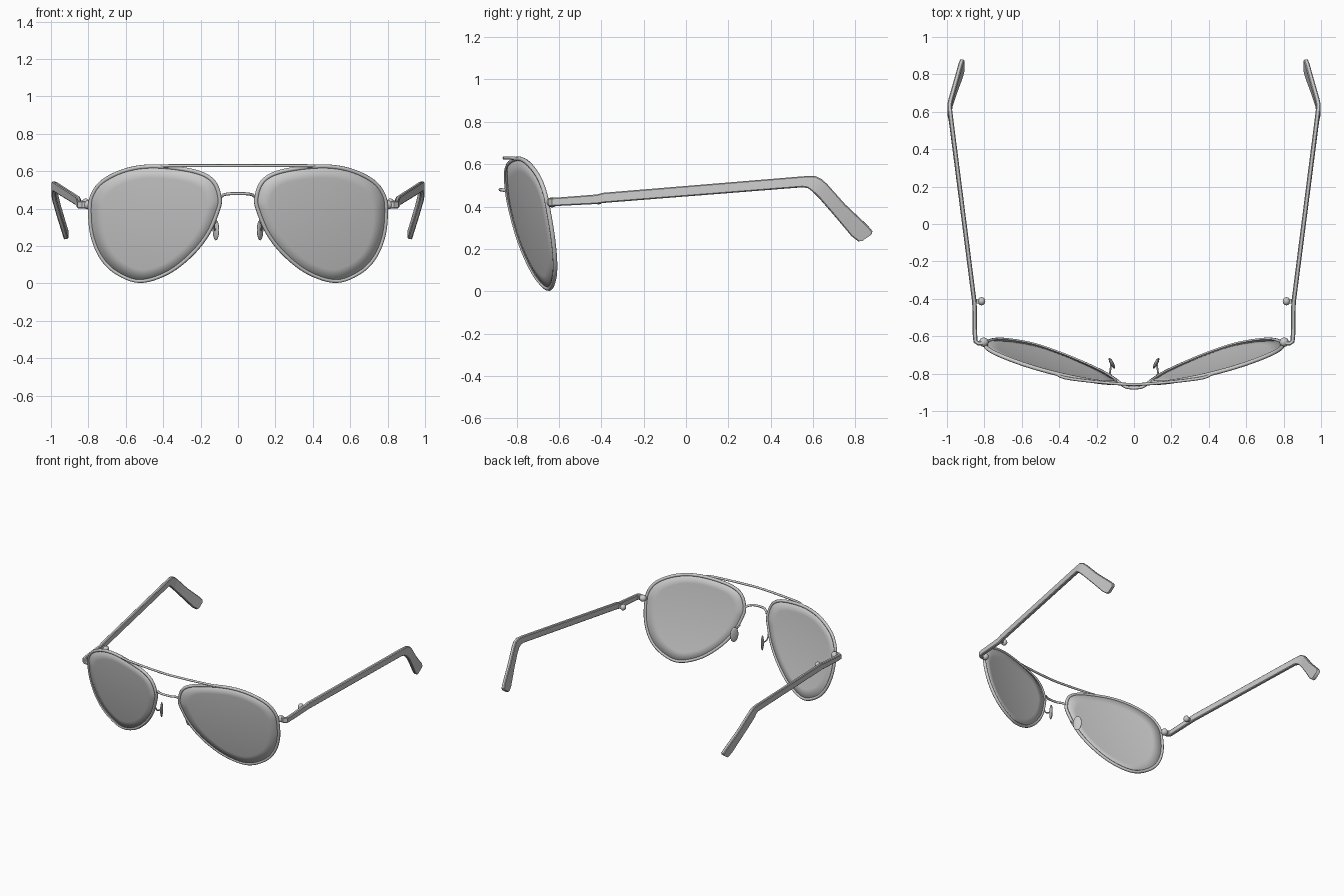
import bpy, bmesh, math
from mathutils import Vector

if "Cube" in bpy.data.objects:
    bpy.data.objects.remove(bpy.data.objects["Cube"])

CX, CZ = 0.45, 0.32          # lens centre in the front view


def lens_y(x, z):
    """Depth of the tilted, slightly domed lens surface."""
    return -0.797 + 0.26 * x - 0.2 * z + 0.15 * ((x - CX) ** 2 + (z - CZ) ** 2)


def spline(pts, n, cyclic=False):
    """Catmull-Rom sampling through the points."""
    pts = [Vector(p) for p in pts]
    k = len(pts)
    get = (lambda i: pts[i % k]) if cyclic else (lambda i: pts[max(0, min(k - 1, i))])
    out = []
    for i in range(k if cyclic else k - 1):
        a, b, c, d = (get(i + j) for j in (-1, 0, 1, 2))
        for s in range(n):
            t = s / n
            out.append(0.5 * (2 * b + (c - a) * t + (2 * a - 5 * b + 4 * c - d) * t * t
                              + (3 * b - a - 3 * c + d) * t ** 3))
    return out if cyclic else out + [pts[-1]]


def tube(name, pts, r, cyclic=False):
    cu = bpy.data.curves.new(name, 'CURVE')
    cu.dimensions = '3D'
    cu.bevel_depth = r
    cu.bevel_resolution = 2
    cu.use_fill_caps = True
    sp = cu.splines.new('POLY')
    sp.points.add(len(pts) - 1)
    for p, co in zip(sp.points, pts):
        p.co = (*co, 1)
    sp.use_cyclic_u = cyclic
    sp.use_smooth = True
    ob = bpy.data.objects.new(name, cu)
    bpy.context.collection.objects.link(ob)
    return ob


def mesh_object(name, bm, angle=40):
    bmesh.ops.recalc_face_normals(bm, faces=bm.faces)
    me = bpy.data.meshes.new(name)
    bm.to_mesh(me)
    bm.free()
    ob = bpy.data.objects.new(name, me)
    bpy.context.collection.objects.link(ob)
    me.shade_smooth()
    me.set_sharp_from_angle(angle=math.radians(angle))
    return ob


def mirror(ob):
    ob.modifiers.new("mirror", 'MIRROR').use_mirror_merge = False


def ellipsoid(name, loc, radii, rot_z=0.0):
    bm = bmesh.new()
    bmesh.ops.create_uvsphere(bm, u_segments=20, v_segments=12, radius=1)
    ob = mesh_object(name, bm)
    for v in ob.data.vertices:
        v.co = Vector(a * b for a, b in zip(v.co, radii))
        v.co.rotate(Vector((0, 0, 1)).rotation_difference(Vector((0, 0, 1))))
        c, s = math.cos(rot_z), math.sin(rot_z)
        v.co = Vector((c * v.co.x - s * v.co.y, s * v.co.x + c * v.co.y, v.co.z)) + Vector(loc)
    mirror(ob)
    return ob


# Teardrop outline of one lens (x, z)
outer = [(.44, .635), (.60, .615), (.73, .553), (.79, .475), (.802, .39), (.79, .26),
         (.743, .14), (.66, .053), (.53, .003), (.38, .046), (.25, .143), (.155, .26),
         (.10, .385), (.087, .46), (.125, .555), (.23, .608)]
outline = [(p.x - (p.x - CX) * .03, p.y - (p.y - CZ) * .03)
           for p in spline(outer, 6, cyclic=True)]

# Lenses: concentric rings on the domed surface
bm = bmesh.new()
centre = bm.verts.new((CX, lens_y(CX, CZ), CZ))
rings = []
for f in (.2, .4, .6, .8, 1.0):
    ring = []
    for x, z in outline:
        px, pz = CX + (x - CX) * f, CZ + (z - CZ) * f
        ring.append(bm.verts.new((px, lens_y(px, pz), pz)))
    rings.append(ring)
n = len(outline)
for i in range(n):
    j = (i + 1) % n
    bm.faces.new((centre, rings[0][i], rings[0][j]))
    for a, b in zip(rings, rings[1:]):
        bm.faces.new((a[i], b[i], b[j], a[j]))
lens = mesh_object("lenses", bm)
solid = lens.modifiers.new("thickness", 'SOLIDIFY')
solid.thickness, solid.offset = 0.01, 0
mirror(lens)

# Rims and nose pad wires, one each side
for s, side in ((1, "right"), (-1, "left")):
    tube("rim_" + side, [(s * x, lens_y(x, z), z) for x, z in outline], .011, True)
    wire = spline([(.118, -.818, .33), (.128, -.80, .315), (.127, -.785, .295),
                   (.122, -.75, .285)], 5)
    tube("pad_wire_" + side, [(s * p.x, p.y, p.z) for p in wire], .005)

# Brow bar and nose bridge
half = [(.42, -.798, .626), (.37, -.822, .629), (.24, -.840, .629), (.10, -.853, .629)]
full = half + [(0, -.858, .629)] + [(-x, y, z) for x, y, z in reversed(half)]
tube("brow_bar", spline(full, 5), .008)
half = [(.09, -.838, .463), (.075, -.85, .474), (.045, -.871, .479)]
full = half + [(0, -.877, .480)] + [(-x, y, z) for x, y, z in reversed(half)]
tube("bridge", spline(full, 5), .008)

# Nose pads
ellipsoid("nose_pads", (.118, -.745, .285), (.010, .032, .055), math.radians(-28))

# Ball joints beside the rims, and hinge knobs inside the arms
ellipsoid("end_joints", (.803, -.632, .42), (.025, .025, .024))
ellipsoid("hinge_knobs", (.815, -.413, .432), (.02, .022, .022))
bm = bmesh.new()
bmesh.ops.create_cube(bm, size=1)
for v in bm.verts:
    v.co = Vector((.835 + v.co.x * .04, -.413 + v.co.y * .022, .432 + v.co.z * .024))
mirror(mesh_object("hinge_blocks", bm))

# Arms: flat bar lofted through sections (x, top y, top z, bottom y, bottom z)
sections = [(.803, -.635, .441, -.635, .401), (.832, -.638, .441, -.638, .401),
            (.847, -.628, .441, -.628, .401), (.85, -.60, .443, -.60, .403),
            (.853, -.42, .457, -.42, .412), (.857, -.39, .465, -.39, .417),
            (.978, .56, .543, .55, .491), (.984, .61, .544, .575, .487),
            (.986, .64, .530, .60, .468), (.981, .665, .507, .63, .438),
            (.957, .75, .412, .70, .357), (.927, .858, .310, .78, .262),
            (.919, .880, .284, .812, .237), (.917, .874, .270, .828, .238)]
tops = [Vector((x, y, z)) for x, y, z, _, _ in sections]
bots = [Vector((x, y, z)) for x, _, _, y, z in sections]
mids = [(a + b) / 2 for a, b in zip(tops, bots)]
bm = bmesh.new()
loops = []
for i, (t, b) in enumerate(zip(tops, bots)):
    tangent = mids[min(i + 1, len(mids) - 1)] - mids[max(i - 1, 0)]
    side = tangent.cross(t - b).normalized() * .012
    inset = (t - b).normalized() * .005
    loops.append([bm.verts.new(p) for p in (
        t + side * .6, t - side * .6, t - side - inset, b - side + inset,
        b - side * .6, b + side * .6, b + side + inset, t + side - inset)])
for a, b in zip(loops, loops[1:]):
    for i in range(8):
        j = (i + 1) % 8
        bm.faces.new((a[i], a[j], b[j], b[i]))
bm.faces.new(loops[0])
bm.faces.new(loops[-1])
mirror(mesh_object("arms", bm, 35))
